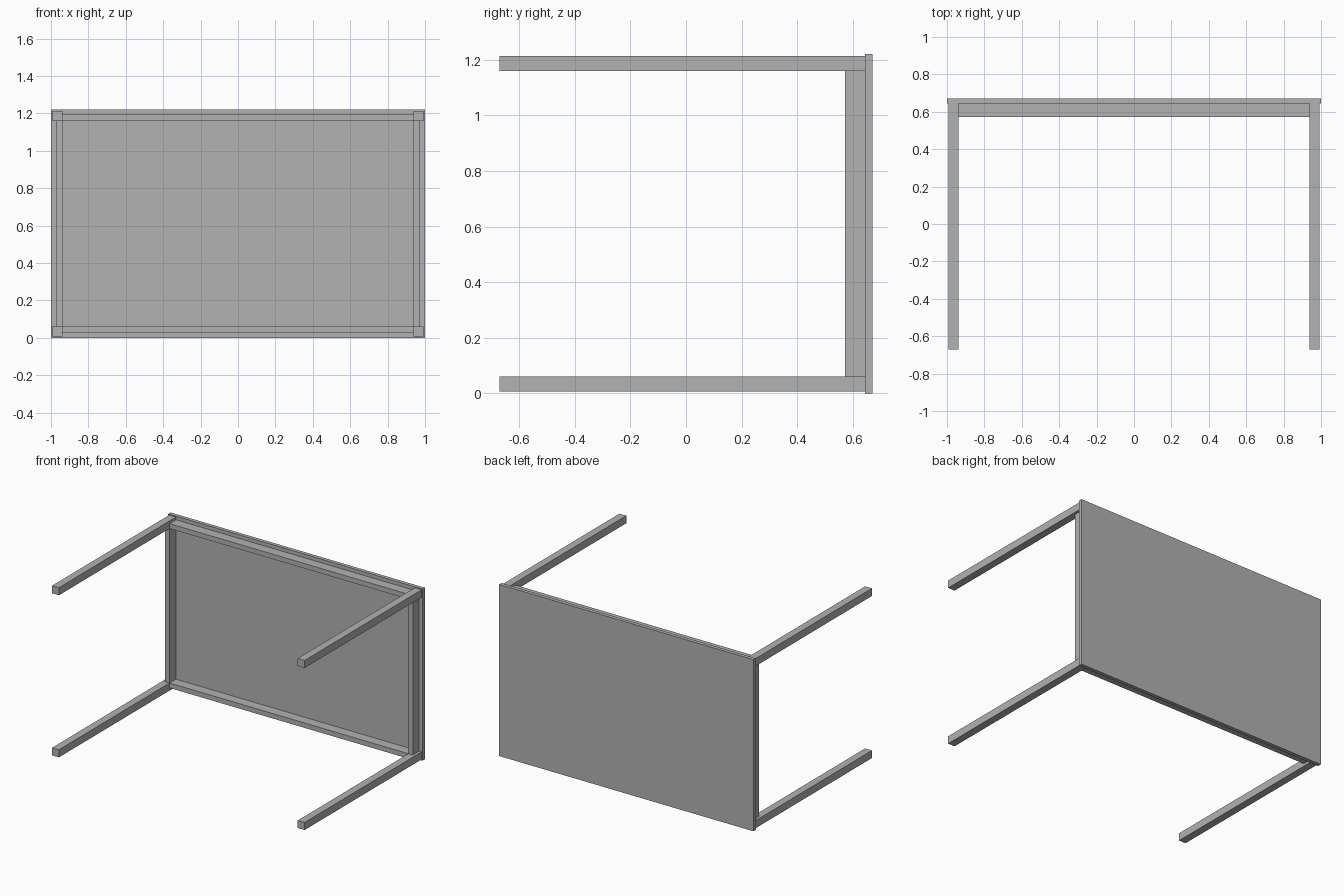
import bpy

cube = bpy.data.objects.get("Cube")
if cube:
    bpy.data.objects.remove(cube, do_unlink=True)

# Single plain grey finish
grey = bpy.data.materials.new("plain_grey")
grey.use_nodes = True
colour = (0.445, 0.445, 0.445, 1)
grey.diffuse_color = colour
grey.node_tree.nodes["Principled BSDF"].inputs["Base Color"].default_value = colour


def box(name, x, y, z):
    """Box spanning the given (min, max) range on each axis."""
    spans = (x, y, z)
    bpy.ops.mesh.primitive_cube_add(size=1, location=[(a + b) / 2 for a, b in spans])
    obj = bpy.context.object
    obj.name = name
    obj.scale = [abs(b - a) for a, b in spans]
    bpy.ops.object.transform_apply(location=False, rotation=False, scale=True)
    obj.data.materials.append(grey)
    return obj


HEIGHT = 1.22
MID = HEIGHT / 2
FRONT, BACK = -0.67, 0.67
UNDERSIDE = 0.644          # inner face of the table top
APRON_FRONT = 0.572
LEG_IN, LEG_OUT = 0.939, 0.993      # leg extent along x
LEG_Z_IN, LEG_Z_OUT = MID - 0.061, MID - 0.007
APRON = 0.035              # apron thickness, flush with the legs' inner faces

# Table top, standing on its long edge
box("table_top", (-1, 1), (UNDERSIDE, BACK), (0, HEIGHT))

# Four legs
for side, sx in (("left", 1), ("right", -1)):
    for level, sz in (("upper", 1), ("lower", -1)):
        box(f"{level}_{side}_leg", (sx * LEG_IN, sx * LEG_OUT), (FRONT, UNDERSIDE),
            (MID + sz * LEG_Z_IN, MID + sz * LEG_Z_OUT))

# Short aprons between upper and lower legs
for side, sx in (("left", 1), ("right", -1)):
    box(f"{side}_apron", (sx * LEG_IN, sx * (LEG_IN + APRON)), (APRON_FRONT, UNDERSIDE),
        (MID - LEG_Z_IN, MID + LEG_Z_IN))

# Long aprons between left and right legs
for level, sz in (("upper", 1), ("lower", -1)):
    box(f"{level}_apron", (-LEG_IN, LEG_IN), (APRON_FRONT, UNDERSIDE),
        (MID + sz * LEG_Z_IN, MID + sz * (LEG_Z_IN + APRON)))
